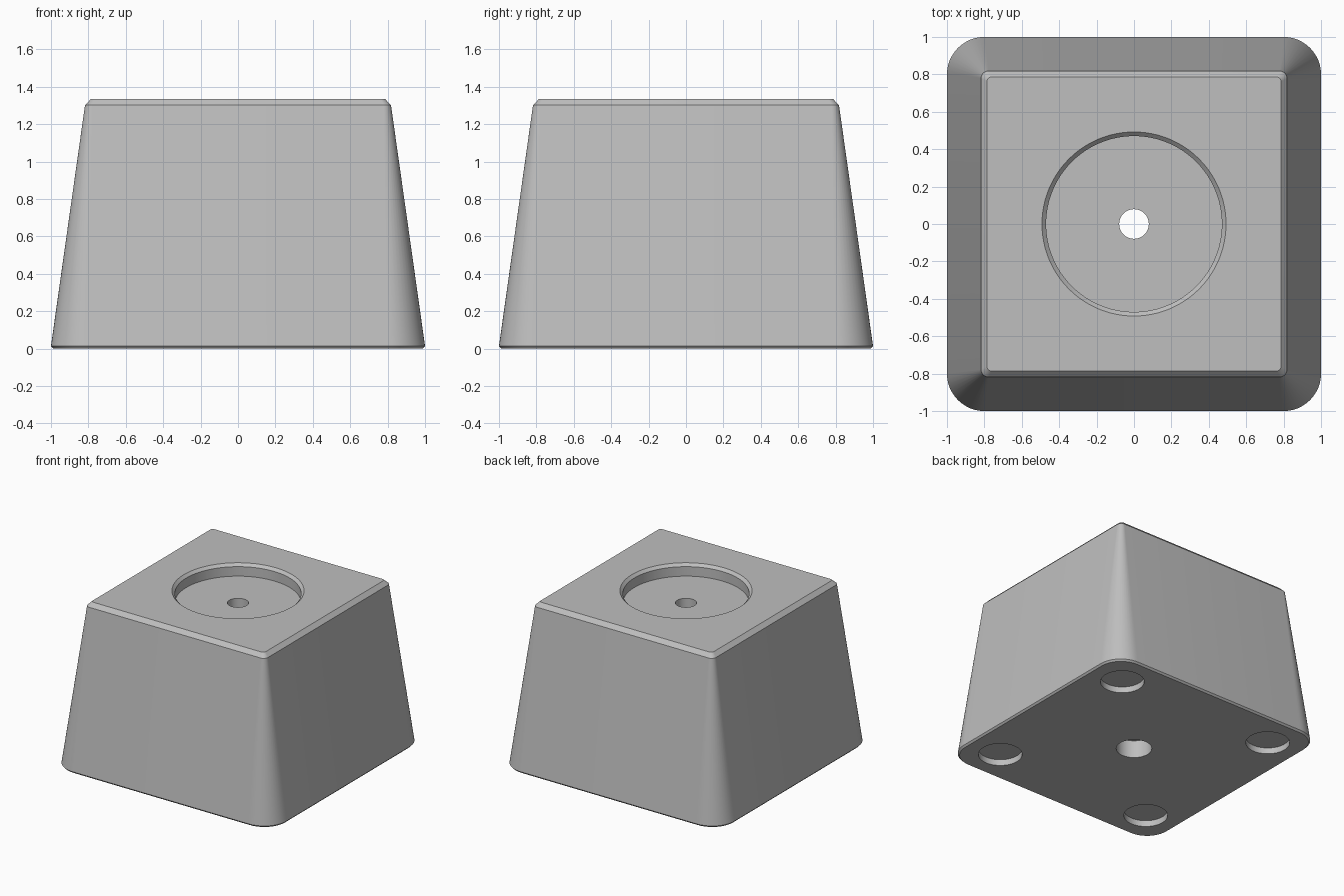
import bpy
import bmesh
from math import cos, sin, pi

if "Cube" in bpy.data.objects:
    bpy.data.objects.remove(bpy.data.objects["Cube"])

GREY = (0.52, 0.52, 0.52, 1)
grey = bpy.data.materials.new("plain grey")
grey.use_nodes = True
grey.diffuse_color = GREY
grey.node_tree.nodes["Principled BSDF"].inputs["Base Color"].default_value = GREY


def loft(name, rings):
    """Skin a stack of equal-length rings and cap both ends."""
    bm = bmesh.new()
    loops = [[bm.verts.new(p) for p in ring] for ring in rings]
    for low, high in zip(loops, loops[1:]):
        for i in range(len(low)):
            j = (i + 1) % len(low)
            bm.faces.new((low[i], low[j], high[j], high[i]))
    bm.faces.new(loops[0][::-1])
    bm.faces.new(loops[-1])
    mesh = bpy.data.meshes.new(name)
    bm.to_mesh(mesh)
    bm.free()
    mesh.materials.append(grey)
    obj = bpy.data.objects.new(name, mesh)
    bpy.context.collection.objects.link(obj)
    return obj


def rounded_square(half, radius, z, steps=12):
    points = []
    for corner, (sx, sy) in enumerate(((1, 1), (-1, 1), (-1, -1), (1, -1))):
        for k in range(steps + 1):
            a = (corner + k / steps) * pi / 2
            points.append((sx * (half - radius) + radius * cos(a),
                           sy * (half - radius) + radius * sin(a), z))
    return points


def circle(radius, z, x=0, y=0, sides=96):
    return [(x + radius * cos(2 * pi * i / sides),
             y + radius * sin(2 * pi * i / sides), z) for i in range(sides)]


def cut(body, rings):
    """Subtract a turned shape from the body."""
    cutter = loft("cutter", rings)
    cutter.hide_render = True
    mod = body.modifiers.new("cut", 'BOOLEAN')
    mod.operation = 'DIFFERENCE'
    mod.solver = 'EXACT'
    mod.object = cutter
    bpy.context.view_layer.objects.active = body
    bpy.ops.object.modifier_apply(modifier=mod.name)
    bpy.data.objects.remove(cutter)


# Tapered block with chamfered rims
TOP = 1.335
block = loft("tapered_block", [
    rounded_square(0.987, 0.187, 0),
    rounded_square(1.0, 0.2, 0.014),
    rounded_square(0.818, 0.04, 1.302),
    rounded_square(0.786, 0.025, TOP),
])

# Round top recess with a chamfered lip
cut(block, [circle(0.47, TOP - 0.1), circle(0.47, TOP - 0.022),
            circle(0.492, TOP), circle(0.492, TOP + 0.1)])

# Through hole and its counterbore underneath
cut(block, [circle(0.079, -0.1), circle(0.079, TOP + 0.1)])
cut(block, [circle(0.134, -0.1), circle(0.134, 0.145)])

# Four foot recesses in the base
for x in (-0.715, 0.715):
    for y in (-0.715, 0.715):
        cut(block, [circle(0.165, -0.1, x, y), circle(0.165, 0.05, x, y)])

# Smooth walls with crisp chamfers
bpy.ops.object.select_all(action='DESELECT')
block.select_set(True)
bpy.context.view_layer.objects.active = block
bpy.ops.object.shade_smooth_by_angle(angle=pi / 7)
